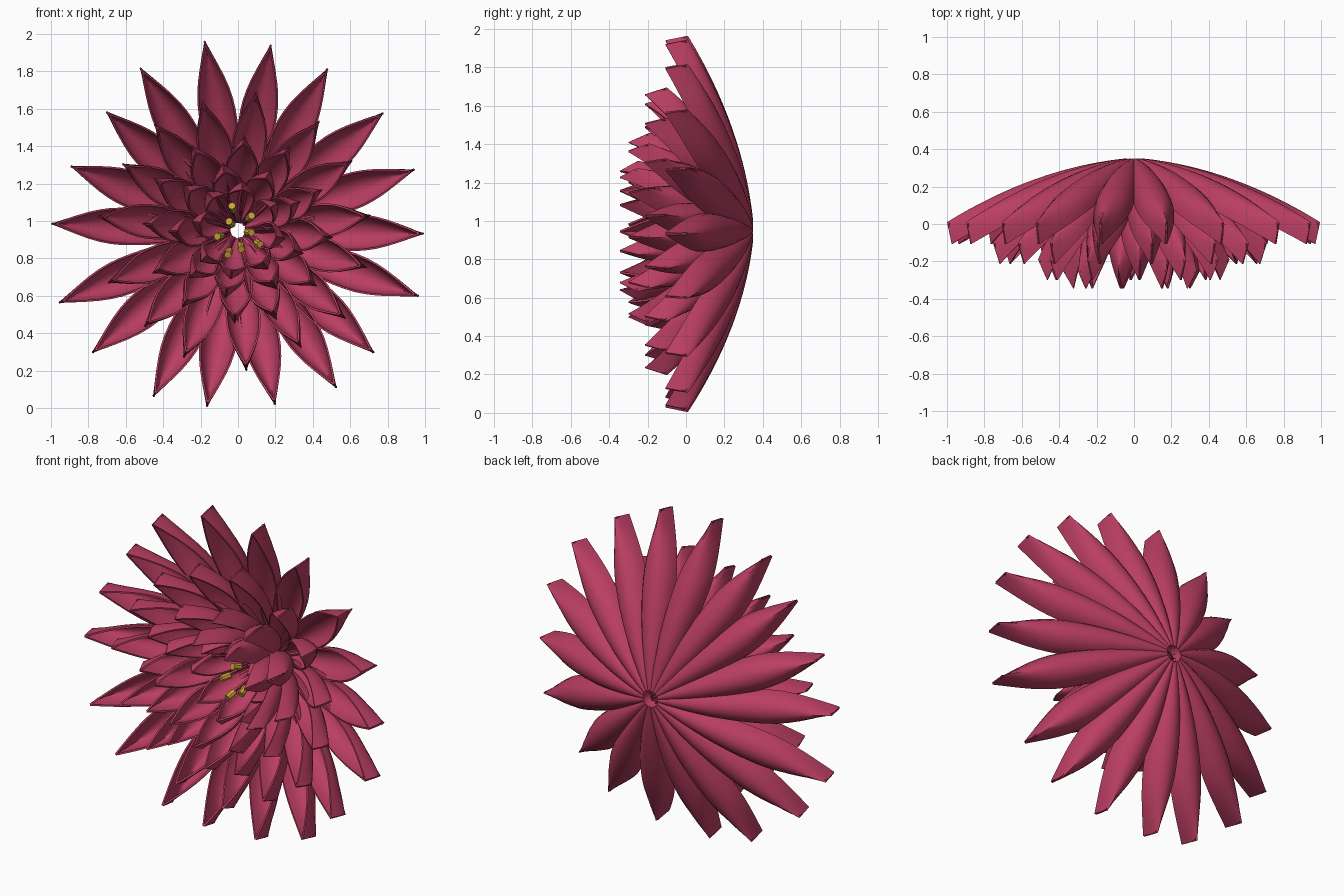
import bpy, bmesh, random
from math import sin, cos, pi, radians
from mathutils import Vector

random.seed(4)
CENTER_Z = 0.95

cube = bpy.data.objects.get("Cube")
if cube:
    bpy.data.objects.remove(cube, do_unlink=True)


def make_material(name, color):
    mat = bpy.data.materials.new(name)
    mat.use_nodes = True
    mat.diffuse_color = (*color, 1)
    bsdf = next(n for n in mat.node_tree.nodes if n.type == 'BSDF_PRINCIPLED')
    bsdf.inputs["Base Color"].default_value = (*color, 1)
    return mat


petal_pink = make_material("petal pink", (0.49, 0.048, 0.122))
anther_gold = make_material("anther gold", (0.60, 0.37, 0.04))


def finish(bm, name, mat):
    bmesh.ops.recalc_face_normals(bm, faces=bm.faces)
    mesh = bpy.data.meshes.new(name)
    bm.to_mesh(mesh)
    bm.free()
    mesh.materials.append(mat)
    obj = bpy.data.objects.new(name, mesh)
    bpy.context.collection.objects.link(obj)
    bpy.ops.object.select_all(action='DESELECT')
    obj.select_set(True)
    bpy.context.view_layer.objects.active = obj
    bpy.ops.object.shade_smooth_by_angle(angle=radians(40))


def swell(t):
    """Petal width along its length: narrow foot, full middle, sharp tip."""
    if t < 0.62:
        return 0.2 + 0.8 * sin(pi / 2 * t / 0.62)
    return 0.06 + 0.94 * cos(pi / 2 * (t - 0.62) / 0.38)


def add_petal(bm, theta, foot, bend, tip, width, depth, lean, rows=16, cols=10):
    """Boat-shaped petal: a U section swept along a curved keel, ending in a prow."""
    radial = Vector((cos(theta), 0, sin(theta)))
    side = Vector((-sin(theta), 0, cos(theta)))
    front = Vector((0, -1, 0))
    up = front * cos(lean) - radial * sin(lean)
    grid = []
    for i in range(rows + 1):
        t = i / rows
        r, y = (a * (1 - t) ** 2 + 2 * b * t * (1 - t) + c * t * t
                for a, b, c in zip(foot, bend, tip))
        keel = radial * r - front * y + Vector((0, 0, CENTER_Z))
        w = width * swell(t)
        h = depth * (0.25 + 0.75 * sin(pi / 2 * min(t / 0.6, 1)))
        row = []
        for j in range(cols + 1):
            a = pi * (j / cols - 0.5)
            row.append(bm.verts.new(keel + side * w * sin(a) + up * h * (1 - cos(a))))
        grid.append(row)
    for low, high in zip(grid, grid[1:]):
        for j in range(cols):
            bm.faces.new((low[j], low[j + 1], high[j + 1], high[j]))


def petal_ring(name, petals, foot, bend, tip, width, depth, lean):
    bm = bmesh.new()
    for angle, scale in petals:
        add_petal(bm, radians(angle), foot,
                  (bend[0] * scale, bend[1]), (tip[0] * scale, tip[1]),
                  width, depth, radians(lean))
    bmesh.ops.recalc_face_normals(bm, faces=bm.faces)
    bmesh.ops.solidify(bm, geom=bm.faces[:], thickness=0.01)
    finish(bm, name, petal_pink)


def spread(count, start):
    """Evenly spaced petals with a little natural variation."""
    return [(start + 360 * i / count + random.uniform(-3, 3),
             random.uniform(0.96, 1.03)) for i in range(count)]


# Outer ring, with its natural unevenness
outer = [(-1, .995), (19, 1), (39, 1), (61, .99), (80, 1.01), (100, 1.03),
         (121, 1.015), (138, .95), (159, .96), (178, 1), (202, 1.035), (220, 1.02),
         (243, 1), (260, .96), (282, .955), (302, .995), (318, .98), (340, 1.03)]
petal_ring("outer_petals", outer, (0.05, 0.35), (0.53, 0.30), (1.0, 0.01),
           0.10, 0.12, 12)

# Inner rings, each steeper and shorter
petal_ring("second_petals", spread(15, 8), (0.05, 0.338), (0.45, 0.26), (0.74, -0.10),
           0.093, 0.12, 18)
petal_ring("third_petals", spread(12, 26), (0.05, 0.328), (0.36, 0.20), (0.52, -0.19),
           0.09, 0.12, 24)
petal_ring("fourth_petals", spread(9, 22), (0.05, 0.32), (0.30, 0.15), (0.38, -0.25),
           0.085, 0.11, 30)
petal_ring("heart_petals", spread(8, -8), (0.05, 0.31), (0.23, 0.18), (0.26, -0.10),
           0.075, 0.08, 38)


def add_rod(bm, start, end, radius, sides):
    axis = end - start
    matrix = axis.to_track_quat('Z', 'Y').to_matrix().to_4x4()
    matrix.translation = (start + end) / 2
    bmesh.ops.create_cone(bm, cap_ends=True, segments=sides, radius1=radius,
                          radius2=radius, depth=axis.length, matrix=matrix)


# Stamens: thin filaments carrying short, outward-tilted gold anthers
filaments, anthers = bmesh.new(), bmesh.new()
for x, y, z in [(-.03, 0, .12), (.065, .06, .07), (-.04, .04, .04), (.06, .12, -.01),
                (-.10, .02, -.03), (.015, .03, -.09), (.11, .12, -.07), (-.05, 0, -.12)]:
    top = Vector((x, y, CENTER_Z + z))
    out = Vector((x, 0, z)).normalized()
    base = out * 0.05 + Vector((0, 0.28, CENTER_Z))
    along = Vector((0, -0.026, 0)) + out * 0.012
    add_rod(filaments, base, top, 0.005, 6)
    add_rod(anthers, top - along, top + along, 0.02, 8)
finish(filaments, "stamen_filaments", petal_pink)
finish(anthers, "stamen_anthers", anther_gold)
